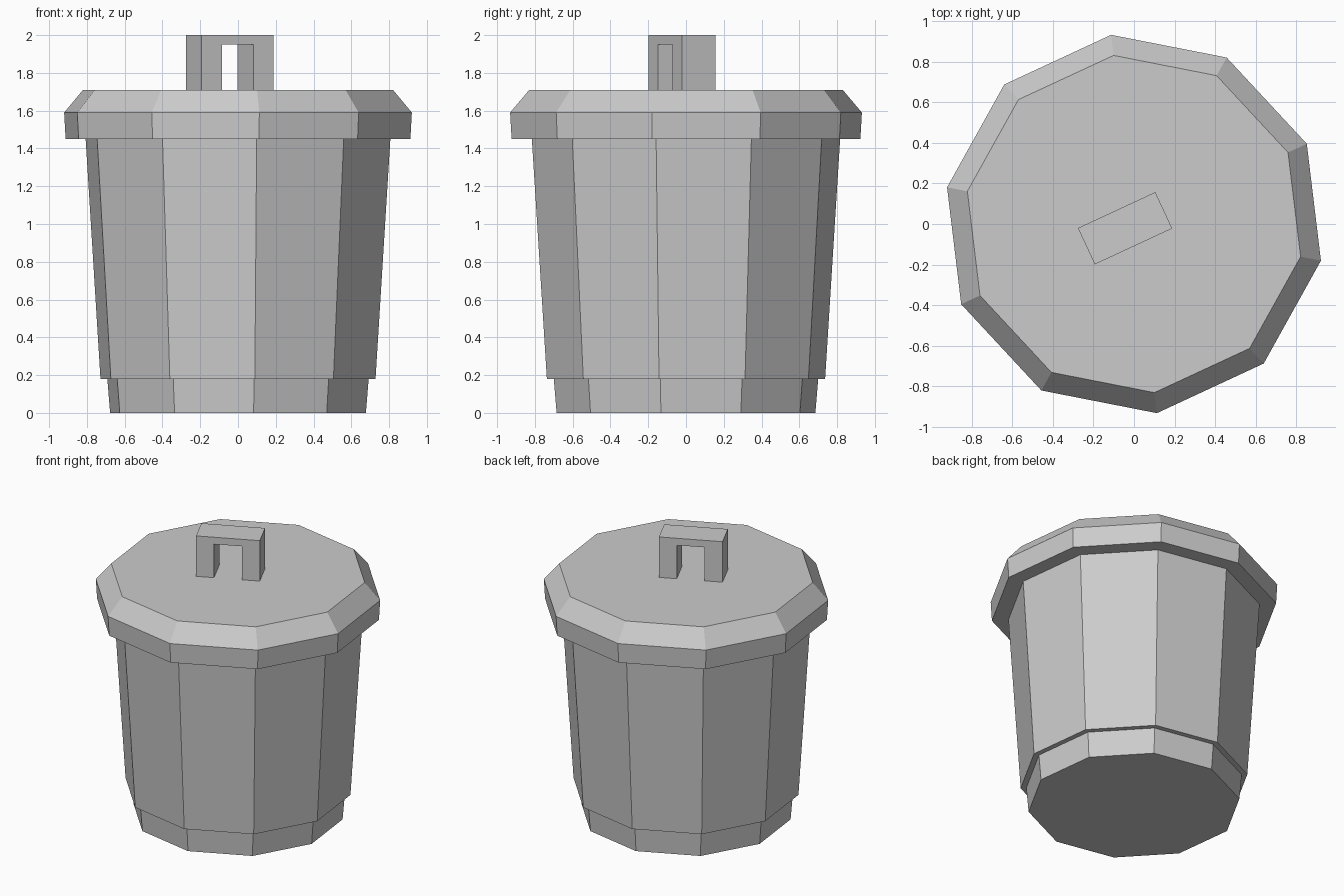
import bpy, bmesh, math
from mathutils import Matrix

if "Cube" in bpy.data.objects:
    bpy.data.objects.remove(bpy.data.objects["Cube"])

SIDES = 10
TURN = math.radians(-11.1)


def finish(name, bm):
    bmesh.ops.recalc_face_normals(bm, faces=bm.faces[:])
    mesh = bpy.data.meshes.new(name)
    bm.to_mesh(mesh)
    bm.free()
    ob = bpy.data.objects.new(name, mesh)
    bpy.context.collection.objects.link(ob)
    return ob


def turned(name, profile):
    """Closed ten-sided solid through (radius, height) rings."""
    bm = bmesh.new()
    rings = []
    for r, z in profile:
        angles = [TURN + 2 * math.pi * i / SIDES for i in range(SIDES)]
        rings.append([bm.verts.new((r * math.cos(a), r * math.sin(a), z)) for a in angles])
    for low, high in zip(rings, rings[1:]):
        for i in range(SIDES):
            j = (i + 1) % SIDES
            bm.faces.new((low[i], low[j], high[j], high[i]))
    bm.faces.new(rings[0])
    bm.faces.new(rings[-1])
    return finish(name, bm)


# Can: recessed foot stepping out to the tapered body
turned("can_body", [(0.69, 0), (0.705, 0.18), (0.742, 0.18), (0.822, 1.45)])

# Lid: overhanging rim with a bevelled top edge
turned("lid", [(0.93, 1.45), (0.938, 1.59), (0.836, 1.71)])

# Handle: arch outline extruded through its depth, set slightly off centre
w, gap, depth = 0.21, 0.092, 0.197
outline = [(-w, 1.705), (-w, 2.0), (w, 2.0), (w, 1.705),
           (gap, 1.705), (gap, 1.95), (-gap, 1.95), (-gap, 1.705)]
bm = bmesh.new()
face = bm.faces.new([bm.verts.new((x, -depth / 2, z)) for x, z in outline])
new = bmesh.ops.extrude_face_region(bm, geom=[face])["geom"]
bmesh.ops.translate(bm, vec=(0, depth, 0),
                    verts=[v for v in new if isinstance(v, bmesh.types.BMVert)])
bm.transform(Matrix.Translation((-0.044, -0.021, 0)) @ Matrix.Rotation(math.radians(24.9), 4, 'Z'))
finish("lid_handle", bm)
